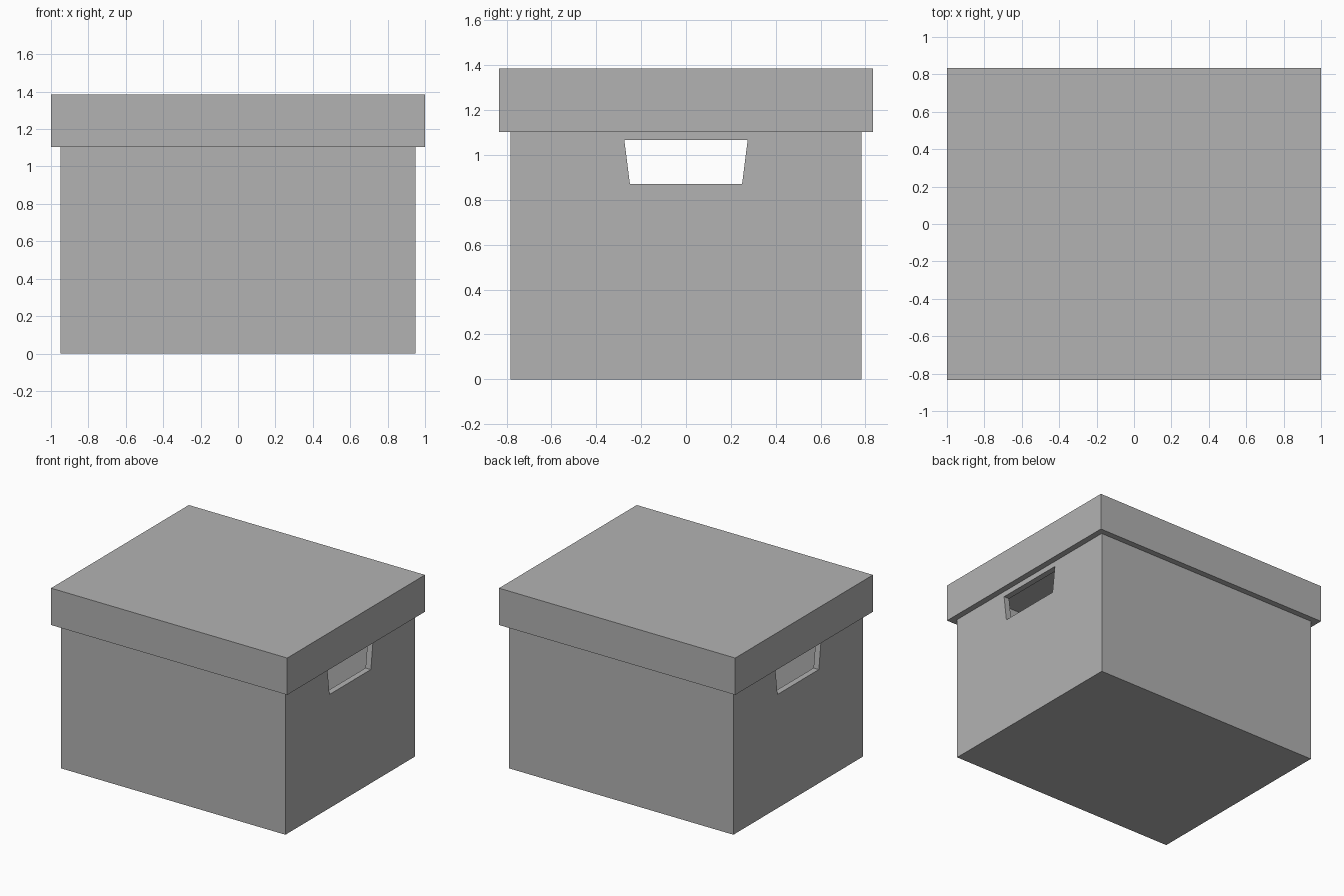
import bpy
import bmesh

cube = bpy.data.objects.get("Cube")
if cube:
    bpy.data.objects.remove(cube, do_unlink=True)

GREY = (0.448, 0.448, 0.448, 1.0)
grey = bpy.data.materials.new("plain grey card")
grey.use_nodes = True
grey.diffuse_color = GREY
grey.node_tree.nodes["Principled BSDF"].inputs["Base Color"].default_value = GREY

WALL = 0.045


def add_object(name, bm):
    bmesh.ops.recalc_face_normals(bm, faces=bm.faces)
    mesh = bpy.data.meshes.new(name)
    bm.to_mesh(mesh)
    bm.free()
    mesh.materials.append(grey)
    obj = bpy.data.objects.new(name, mesh)
    bpy.context.collection.objects.link(obj)
    return obj


def tray(name, half_x, half_y, closed_z, open_z):
    """Hollow box with a floor at closed_z and its rim at open_z."""
    bm = bmesh.new()

    def ring(inset, z):
        x, y = half_x - inset, half_y - inset
        return [bm.verts.new((sx * x, sy * y, z))
                for sx, sy in ((-1, -1), (1, -1), (1, 1), (-1, 1))]

    floor_z = closed_z + (WALL if open_z > closed_z else -WALL)
    rings = [ring(0, closed_z), ring(0, open_z),
             ring(WALL, open_z), ring(WALL, floor_z)]
    bm.faces.new(rings[0])
    bm.faces.new(rings[-1])
    for a, b in zip(rings, rings[1:]):
        for i in range(4):
            j = (i + 1) % 4
            bm.faces.new((a[i], a[j], b[j], b[i]))
    return add_object(name, bm)


# Open box and the lid resting on its rim
body = tray("box_body", 0.95, 0.783, 0.0, 1.34)
lid = tray("box_lid", 1.0, 0.833, 1.385, 1.103)

# Tapered prism that cuts the hand holes through both ends
bm = bmesh.new()
profile = [(-0.25, 0.87), (0.25, 0.87), (0.275, 1.067), (-0.275, 1.067)]
face = bm.faces.new([bm.verts.new((-1.2, y, z)) for y, z in profile])
extruded = bmesh.ops.extrude_face_region(bm, geom=[face])["geom"]
bmesh.ops.translate(bm, vec=(2.4, 0, 0),
                    verts=[v for v in extruded if isinstance(v, bmesh.types.BMVert)])
cutter = add_object("hand_hole_cutter", bm)
cutter.hide_render = True
cutter.hide_viewport = True
cutter.display_type = 'WIRE'

holes = body.modifiers.new("hand_holes", 'BOOLEAN')
holes.operation = 'DIFFERENCE'
holes.solver = 'EXACT'
holes.object = cutter
